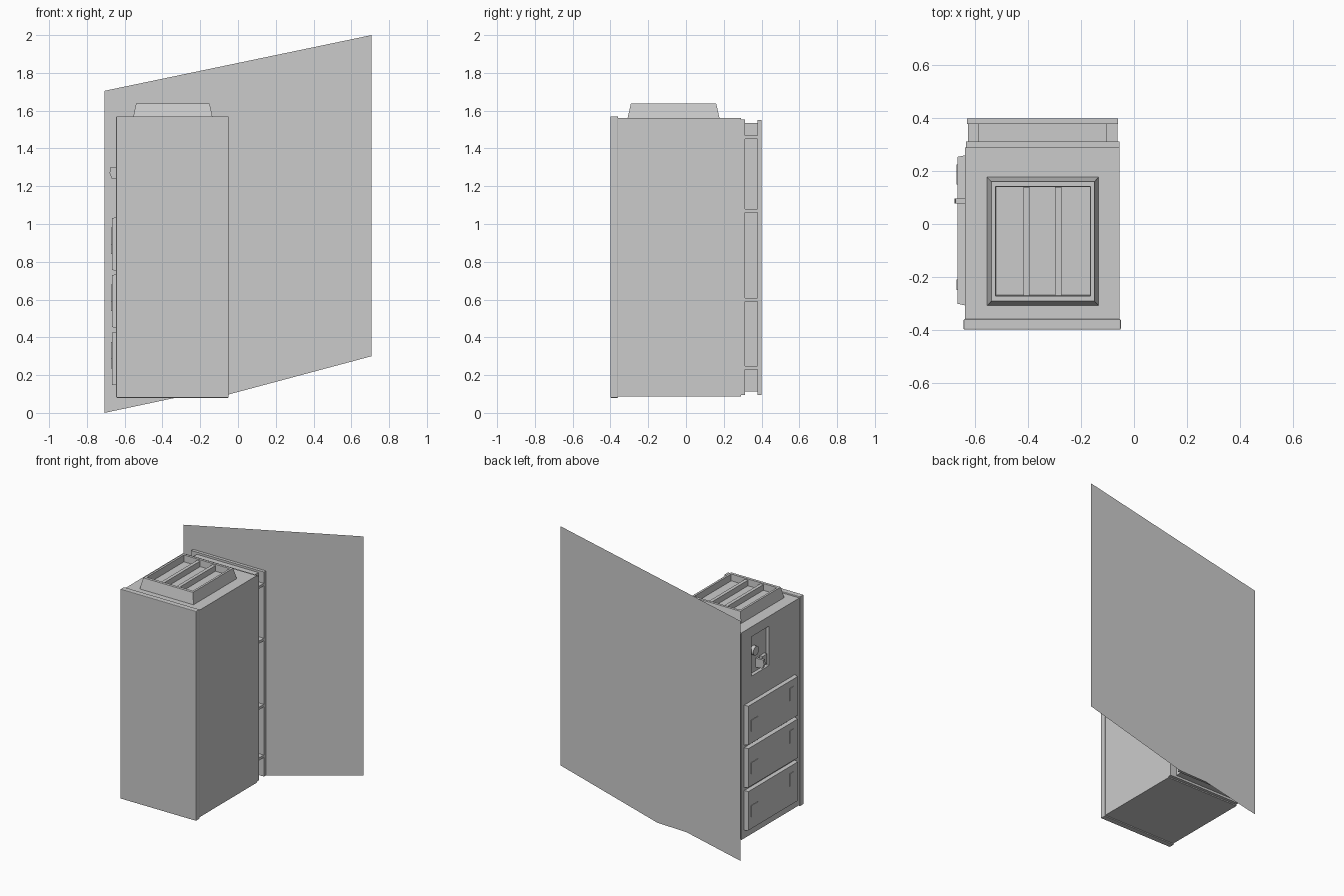
import bpy, bmesh
from mathutils import Vector

if "Cube" in bpy.data.objects:
    bpy.data.objects.remove(bpy.data.objects["Cube"])


def mesh_object(name, verts, faces):
    me = bpy.data.meshes.new(name)
    me.from_pydata(verts, [], faces)
    bm = bmesh.new()
    bm.from_mesh(me)
    bmesh.ops.recalc_face_normals(bm, faces=bm.faces)
    bm.to_mesh(me)
    bm.free()
    ob = bpy.data.objects.new(name, me)
    bpy.context.collection.objects.link(ob)
    return ob


def box(name, x, y, z, bevel=0.0):
    verts = [(a, b, c) for a in x for b in y for c in z]
    faces = [(0, 1, 3, 2), (4, 6, 7, 5), (0, 4, 5, 1), (2, 3, 7, 6), (0, 2, 6, 4), (1, 5, 7, 3)]
    ob = mesh_object(name, verts, faces)
    if bevel:
        m = ob.modifiers.new("bevel", 'BEVEL')
        m.width = bevel
        m.segments = 2
    return ob


def cut(ob, x, y, z):
    cutter = box("cutter", x, y, z)
    cutter.hide_render = True
    m = ob.modifiers.new("cut", 'BOOLEAN')
    m.operation = 'DIFFERENCE'
    m.solver = 'EXACT'
    m.object = cutter
    bpy.context.view_layer.objects.active = ob
    bpy.ops.object.modifier_apply(modifier=m.name)
    bpy.data.objects.remove(cutter)


# Cabinet body with the control recess in its left side
body = box("cabinet_body", (-.64, -.055), (-.37, .29), (.088, 1.56))
cut(body, (-.7, -.615), (-.02, .18), (1.21, 1.49))
box("front_panel", (-.645, -.05), (-.4, -.36), (.08, 1.57), .004)
box("rear_flange", (-.635, -.055), (.285, .312), (.096, 1.552))

# Recessed rear core, mounting brackets and back plate
box("rear_core", (-.588, -.104), (.31, .382), (.112, 1.535))
for i, z in enumerate((.24, .60, 1.07, 1.46)):
    for side, x in (("left", (-.628, -.58)), ("right", (-.11, -.062))):
        box(f"bracket_{side}_{i}", x, (.31, .38), (z - .009, z + .009))
box("back_plate", (-.633, -.06), (.378, .4), (.096, 1.55))

# Tapered vent collar: outer base, outer rim, inner rim, inner floor edge
rings = [((-.557, -.133), (-.31, .178), 1.557), ((-.54, -.15), (-.292, .16), 1.637),
         ((-.525, -.165), (-.272, .142), 1.637), ((-.522, -.168), (-.268, .138), 1.557)]
verts, faces = [], []
for (x0, x1), (y0, y1), z in rings:
    verts += [(x0, y0, z), (x1, y0, z), (x1, y1, z), (x0, y1, z)]
for r in range(4):
    for k in range(4):
        n, j = (r + 1) % 4, (k + 1) % 4
        faces.append((r * 4 + k, r * 4 + j, n * 4 + j, n * 4 + k))
mesh_object("vent_collar", verts, faces)
for i, x in enumerate((-.407, -.287)):
    box(f"vent_bar_{i}", (x - .012, x + .012), (-.27, .14), (1.55, 1.63))
box("vent_floor", (-.524, -.166), (-.27, .14), (1.55, 1.59))

# Three drawers on the left side, each with a pull and a latch
for i, z in enumerate((.145, .45, .752)):
    d = box(f"drawer_{i}", (-.668, -.63), (-.31, .262), (z, z + .284))
    for v in d.data.vertices:           # ease the outer face in slightly
        if v.co.x < -.65:
            v.co.y += .008 if v.co.y < 0 else -.008
            v.co.z += .004 if v.co.z < z + .1 else -.004
    box(f"drawer_pull_{i}", (-.672, -.66), (.15, .225), (z + .09, z + .17))
    box(f"drawer_latch_{i}", (-.672, -.66), (-.25, -.21), (z + .14, z + .23))

# Controls inside the recess: lever, knob and switch block
lever = [(-.612, 1.235), (-.668, 1.24), (-.68, 1.27), (-.675, 1.302), (-.612, 1.30)]
n = len(lever)
verts = [(x, y, z) for y in (.078, .096) for x, z in lever]
faces = [tuple(range(n)), tuple(range(n, 2 * n))]
faces += [(k, (k + 1) % n, n + (k + 1) % n, n + k) for k in range(n)]
mesh_object("control_lever", verts, faces)
bpy.ops.mesh.primitive_cylinder_add(vertices=16, radius=.032, depth=.03,
                                    location=(-.625, .125, 1.37), rotation=(0, 1.5708, 0))
knob = bpy.context.object
knob.name = "control_knob"
bpy.ops.object.shade_smooth_by_angle()
box("switch_block", (-.638, -.61), (0, .05), (1.23, 1.30))

# Large slanted sheet standing behind the cabinet
outline = [(-.707, 0), (-.284, .09), (-.055, .096), (.707, .3), (.707, 2), (-.707, 1.705)]
mesh_object("back_sheet", [(x, .4, z) for x, z in outline], [tuple(range(6))])
